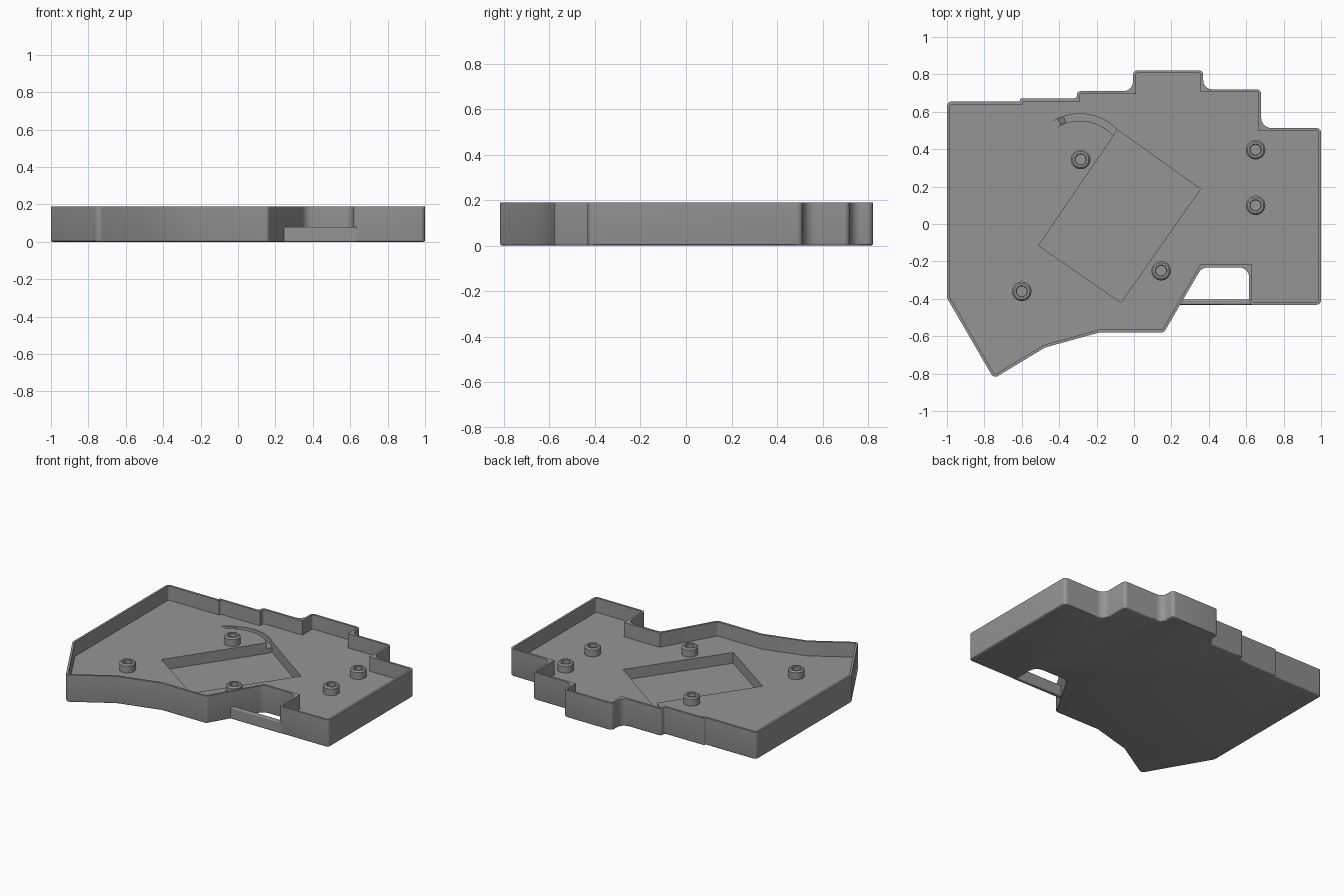
import bpy, bmesh, math
from mathutils import Vector

if "Cube" in bpy.data.objects:
    bpy.data.objects.remove(bpy.data.objects["Cube"])

HEIGHT, FLOOR, BASE, WALL = 0.19, 0.09, 0.015, 0.015

grey = bpy.data.materials.new("grey plastic")
grey.diffuse_color = (0.30, 0.30, 0.30, 1)
grey.use_nodes = True
grey.node_tree.nodes["Principled BSDF"].inputs["Base Color"].default_value = grey.diffuse_color


def make_object(name, bm):
    bmesh.ops.recalc_face_normals(bm, faces=bm.faces)
    mesh = bpy.data.meshes.new(name)
    bm.to_mesh(mesh)
    bm.free()
    mesh.materials.append(grey)
    obj = bpy.data.objects.new(name, mesh)
    bpy.context.collection.objects.link(obj)
    return obj


def shade(obj):
    bpy.ops.object.select_all(action='DESELECT')
    obj.select_set(True)
    bpy.context.view_layer.objects.active = obj
    bpy.ops.object.shade_smooth_by_angle(angle=math.radians(30))


def inset(points, d):
    """Move every side of a counter-clockwise outline inward by d."""
    out = []
    for i, p in enumerate(points):
        a = (p - points[i - 1]).normalized()
        b = (points[(i + 1) % len(points)] - p).normalized()
        na, nb = Vector((-a.y, a.x)), Vector((-b.y, b.x))
        out.append(p + (na + nb) * d / (1 + na.dot(nb)))
    return out


def fillet(points, convex, concave, steps=6):
    """Round the corners of a counter-clockwise outline."""
    out = []
    for i, p in enumerate(points):
        u, v = points[i - 1] - p, points[(i + 1) % len(points)] - p
        half = u.angle(v) / 2
        radius = convex if u.x * v.y - u.y * v.x < 0 else concave
        if radius == 0 or half > math.radians(80):
            out.append(p)
            continue
        t = min(radius / math.tan(half), 0.47 * u.length, 0.47 * v.length)
        r = t * math.tan(half)
        u.normalize()
        v.normalize()
        c = p + (u + v).normalized() * r / math.sin(half)
        s, e = p + u * t - c, p + v * t - c
        sweep = s.angle_signed(e)
        for k in range(steps + 1):
            a = -sweep * k / steps
            out.append(c + Vector((s.x * math.cos(a) - s.y * math.sin(a),
                                   s.x * math.sin(a) + s.y * math.cos(a))))
    return out


def prism(name, points, z0, z1, bottom_round=0):
    bm = bmesh.new()
    base = bm.faces.new([bm.verts.new((p.x, p.y, z0)) for p in points])
    top = bmesh.ops.extrude_face_region(bm, geom=[base])["geom"]
    bmesh.ops.translate(bm, vec=(0, 0, z1 - z0),
                        verts=[g for g in top if isinstance(g, bmesh.types.BMVert)])
    if bottom_round:
        edges = [e for e in bm.edges if all(abs(v.co.z - z0) < 1e-6 for v in e.verts)]
        bmesh.ops.bevel(bm, geom=edges, offset=bottom_round, segments=3,
                        profile=0.5, affect='EDGES', clamp_overlap=False)
    return make_object(name, bm)


def cut(obj, cutter):
    mod = obj.modifiers.new("cut", 'BOOLEAN')
    mod.operation, mod.solver, mod.object = 'DIFFERENCE', 'EXACT', cutter
    bpy.context.view_layer.objects.active = obj
    bpy.ops.object.modifier_apply(modifier=mod.name)
    bpy.data.objects.remove(cutter)


# Tray outline, counter-clockwise from the left
outline = [Vector(p) for p in (
    (-1, -0.395), (-0.75, -0.826), (-0.475, -0.66), (-0.185, -0.58), (0.16, -0.58),
    (0.363, -0.232), (0.616, -0.232), (0.616, -0.432), (1, -0.432), (1, 0.513),
    (0.68, 0.513), (0.68, 0.72), (0.37, 0.72), (0.37, 0.822), (-0.005, 0.822),
    (-0.005, 0.71), (-0.305, 0.71), (-0.305, 0.67), (-0.61, 0.67), (-0.61, 0.655),
    (-1, 0.655))]

tray = prism("tray", fillet(outline, 0.025, 0.055), 0, HEIGHT, 0.01)

# Main cavity
cut(tray, prism("cavity_cutter", fillet(inset(outline, WALL), 0.01, 0), FLOOR, 0.4))

# Slanted rectangular pocket
pocket = [Vector(p) for p in ((0.355, 0.187), (-0.09, 0.505), (-0.105, 0.478),
                              (-0.51, -0.115), (-0.07, -0.42))]
cut(tray, prism("pocket_cutter", pocket, BASE, 0.15))

# Curved wire channel that ramps up to the floor
bm = bmesh.new()
rings = []
for deg in list(range(40, 108, 4)) + [108, 115, 121, 127, 133, 138]:
    z = 0.05 if deg <= 108 else 0.08 + 0.009 * (deg - 115) / 23
    a = math.radians(deg)
    rings.append([bm.verts.new((-0.29 + r * math.cos(a), 0.31 + r * math.sin(a), h))
                  for r, h in ((0.242, z), (0.279, z), (0.279, 0.13), (0.242, 0.13))])
for r0, r1 in zip(rings, rings[1:]):
    for k in range(4):
        bm.faces.new((r0[k], r0[(k + 1) % 4], r1[(k + 1) % 4], r1[k]))
bm.faces.new(rings[0])
bm.faces.new(rings[-1])
cut(tray, make_object("channel_cutter", bm))
shade(tray)

# Screw standoffs: chamfered rings with a blind hole
profile = ((0.052, FLOOR - 0.01), (0.052, 0.137), (0.043, 0.147), (0.031, 0.147),
           (0.027, 0.143), (0.027, FLOOR + 0.002))
for n, (x, y) in enumerate(((-0.285, 0.345), (0.65, 0.397), (0.65, 0.10),
                            (0.145, -0.25), (-0.60, -0.36)), 1):
    bm = bmesh.new()
    rings = [[bm.verts.new((x + r * math.cos(k * math.tau / 32),
                            y + r * math.sin(k * math.tau / 32), z)) for k in range(32)]
             for r, z in profile]
    for r0, r1 in zip(rings, rings[1:]):
        for k in range(32):
            bm.faces.new((r0[k], r0[(k + 1) % 32], r1[(k + 1) % 32], r1[k]))
    bm.faces.new(rings[0])
    bm.faces.new(rings[-1])
    shade(make_object(f"standoff_{n}", bm))

# Low bar across the front notch
bar = prism("notch_bar", [Vector(p) for p in ((0.236, -0.432), (0.64, -0.432),
                                             (0.64, -0.403), (0.254, -0.403))], 0, 0.08)
bevel = bar.modifiers.new("round", 'BEVEL')
bevel.width, bevel.segments = 0.006, 2
shade(bar)
